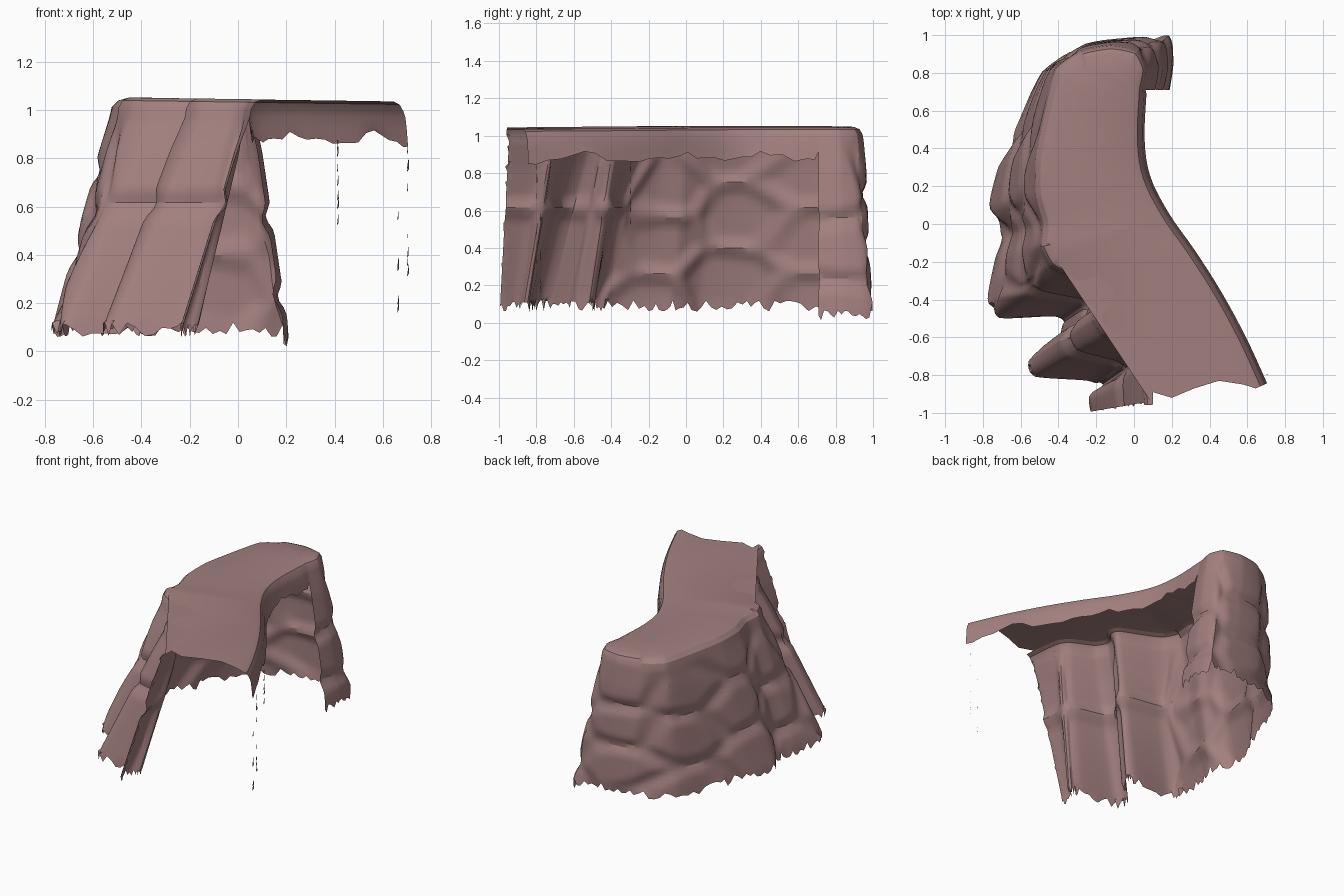
import bpy, bmesh, math, random
from mathutils import Vector

random.seed(4)
if "Cube" in bpy.data.objects:
    bpy.data.objects.remove(bpy.data.objects["Cube"], do_unlink=True)

rock = bpy.data.materials.new("dusty_rose_rock")
rock.use_nodes = True
color = (0.36, 0.215, 0.21, 1)
rock.diffuse_color = color
rock.node_tree.nodes["Principled BSDF"].inputs["Base Color"].default_value = color
rock.node_tree.nodes["Principled BSDF"].inputs["Roughness"].default_value = 0.9

TOP, SHOULDER, FOOT = 1.045, 0.97, 0.1

# Wall plan: top x, y then foot x, y, from the back pillar round to the front
WALL = [
    (.05, .71, .18, .71), (.07, .82, .2, .85), (.02, .92, .18, .99),
    (-.12, .95, -.02, .98), (-.28, .92, -.25, .95), (-.42, .82, -.48, .8),
    (-.48, .6, -.62, .5), (-.53, .35, -.71, .3), (-.53, .15, -.76, .08),
    (-.49, 0, -.69, -.07), (-.5, -.12, -.73, -.2), (-.45, -.22, -.77, -.42),
    (-.37, -.27, -.71, -.49), (-.17, -.35, -.42, -.48), (-.16, -.39, -.36, -.52),
    (-.21, -.45, -.44, -.62), (-.22, -.51, -.55, -.73), (-.17, -.59, -.52, -.8),
    (-.02, -.66, -.25, -.82), (.02, -.71, -.18, -.85), (.04, -.82, -.23, -.92),
    (.05, -.96, -.22, -1)]
# Overhang edge from the front corner to the back pillar
LIP = [(.69, -.85), (.58, -.61), (.45, -.37), (.31, -.15), (.17, .05),
       (.07, .25), (.04, .45), (.05, .69)]
FRONT = [(.1, -.89), (.2, -.92), (.32, -.87), (.45, -.83), (.58, -.85)]


def spline(points, steps, pull):
    """Path through points of any dimension; low pull keeps corners blunt."""
    out = []
    pts = [Vector(p) for p in points]
    for i in range(len(pts) - 1):
        a, b, c, d = (pts[max(0, min(len(pts) - 1, i + k))] for k in (-1, 0, 1, 2))
        for s in range(steps):
            t = s / steps
            bend = (c - a) * (t * (1 - t) ** 2) - (d - b) * (t * t * (1 - t))
            full = b.lerp(c, t * t * (3 - 2 * t)) + bend * .5
            out.append((i + t, b.lerp(c, t).lerp(full, pull)))
    return out + [(len(pts) - 1, pts[-1])]


def normals(points):
    """Outward normals of a counterclockwise path in plan."""
    out = []
    for i in range(len(points)):
        t = points[min(i + 1, len(points) - 1)] - points[max(i - 1, 0)]
        out.append(Vector((t.y, -t.x)).normalized())
    return out


# Stone centres as path index and height; ribs get two long stones each
STONES = []
for n, i in enumerate((1, 3.3, 5.4, 7.3, 9.3)):
    lift = .14 * (n % 2)
    STONES += [(i + random.uniform(-.4, .4), z + lift + random.uniform(-.06, .06))
               for z in (.12, .42, .74)]
RIBS = [(i, z) for i in (12.2, 17.2, 21) for z in (.32, .9)]


def pillow(i, z):
    """Height of the stone relief: flat on stones, sunk along the joints."""
    d = sorted(math.hypot((i - a) * .14, z - b) for a, b in STONES + RIBS)
    t = min(1, (d[1] - d[0]) / .13)
    return -.017 + .026 * t * t * (3 - 2 * t)


def skin(bm, columns):
    """Quads between neighbouring columns of vertices."""
    for a, b in zip(columns, columns[1:]):
        for k in range(len(a) - 1):
            bm.faces.new((a[k], a[k + 1], b[k + 1], b[k]))


def top_z(x):
    """The top tilts down slightly toward the overhang."""
    return TOP - .014 * x


def shoulder(bm, p, n, width):
    """Rounded rim, from the flat top down to the shoulder."""
    return [bm.verts.new((p.x - n.x * d * width, p.y - n.y * d * width, top_z(p.x) - drop))
            for d, drop in ((1, 0), (.45, .012), (.12, .039))]


def finish(bm, name, angle):
    mesh = bpy.data.meshes.new(name)
    bm.to_mesh(mesh)
    bm.free()
    mesh.materials.append(rock)
    obj = bpy.data.objects.new(name, mesh)
    bpy.context.collection.objects.link(obj)
    bpy.ops.object.select_all(action="DESELECT")
    obj.select_set(True)
    bpy.context.view_layer.objects.active = obj
    bpy.ops.object.shade_smooth_by_angle(angle=math.radians(angle))


bm = bmesh.new()

# Sloping stone wall with a ragged foot and a broken front end
path = spline(WALL, 8, .55)
tops = [v.xy for _, v in path]
feet = [Vector((v[2], v[3])) for _, v in path]
top_n, foot_n = normals(tops), normals(feet)
ROWS = 32
columns = []
for j, (i, _) in enumerate(path):
    col = shoulder(bm, tops[j], top_n[j], .085 if 4 < i < 10 else .05)
    foot = FOOT + random.uniform(-.04, .02) - (.05 if i < 2 else 0)
    for r in range(ROWS + 1):
        t = r / ROWS
        z = SHOULDER + (FOOT - SHOULDER) * t
        n = top_n[j].lerp(foot_n[j], t).normalized()
        p = tops[j].lerp(feet[j], t) + n * pillow(i, z) * min(1, t * 6)
        if j == len(path) - 1:
            p.y += random.uniform(0, .05)
        col.append(bm.verts.new((p.x, p.y, foot if r == ROWS else z)))
    columns.append(col)
skin(bm, columns)
rim = [c[0] for c in columns]

# Broken front edge of the top
rim += [bm.verts.new((x, y, top_z(x))) for x, y in FRONT]

# Thin overhanging lip with a ragged hem
edge = [v for _, v in spline(LIP, 4, 1)]
lip = []
for j, (p, n) in enumerate(zip(edge, normals(edge))):
    col = shoulder(bm, p, n, .05)
    hem = .88 + .02 * math.sin(j * .7 - 2) + random.uniform(-.02, .02)
    for k, z in enumerate((.97, .92, hem)):
        q = p + n * (.006 * k + .004)
        col.append(bm.verts.new((q.x, q.y, z)))
    lip.append(col)
skin(bm, lip)
rim += [c[0] for c in lip]

# Flat top, and the small join between lip and pillar
top = bm.faces.new(rim)
skin(bm, [lip[-1], columns[0][:6]])
bmesh.ops.triangulate(bm, faces=[top])
finish(bm, "cliff_shell", 28)

# Loose slivers hanging below the lip
bm = bmesh.new()
for x, y, low, high in ((.66, -.78, .05, .85), (.70, -.80, .3, .85), (.41, -.3, .2, .85)):
    for _ in range(8):
        z = random.uniform(low, high)
        w = random.uniform(.003, .008)
        bm.faces.new([bm.verts.new(c) for c in
                      ((x, y, z), (x + w, y + w, z + .01), (x + w, y, z + .05))])
finish(bm, "loose_slivers", 30)
